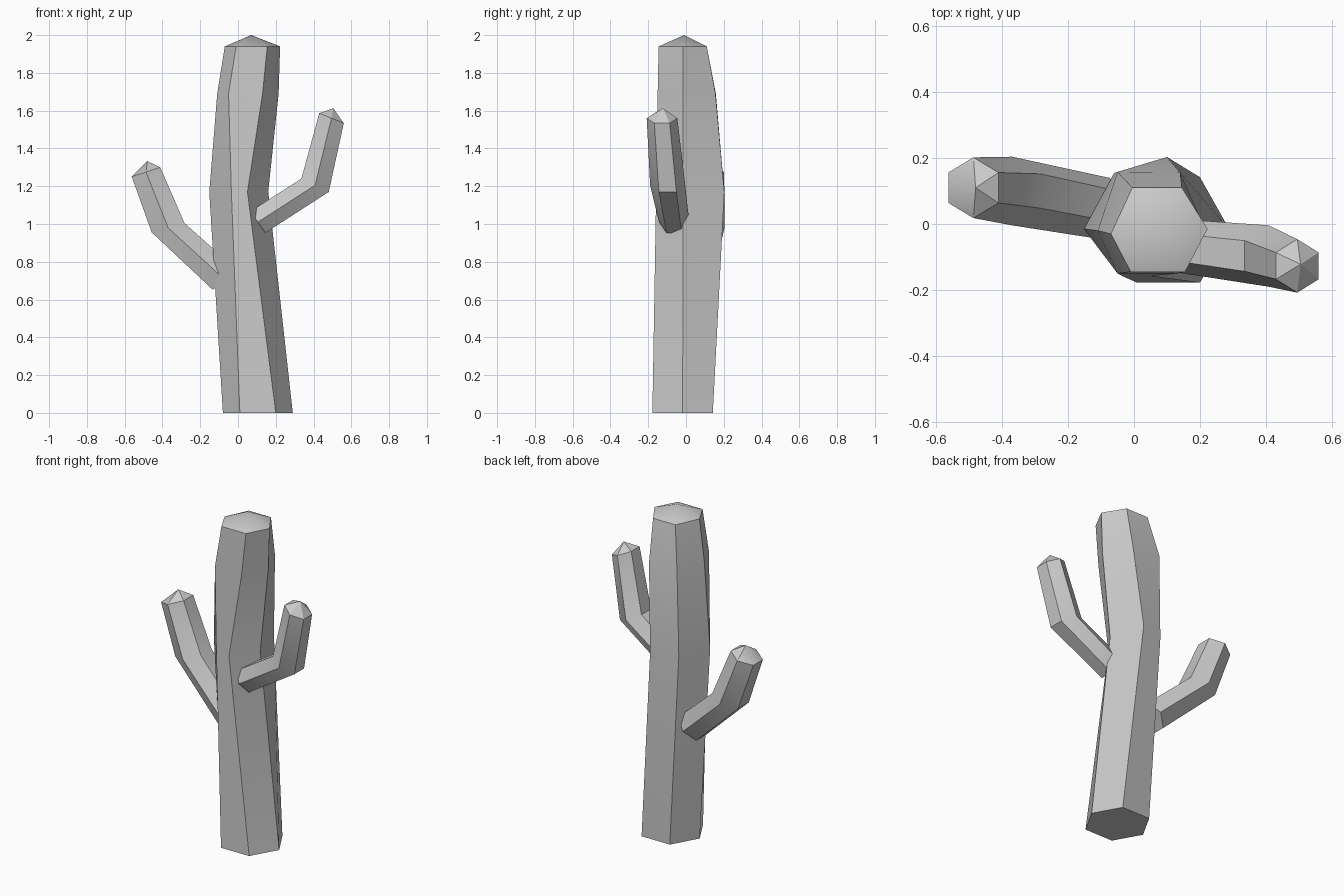
import bpy, bmesh
from math import sin, cos, pi, radians
from mathutils import Vector

if "Cube" in bpy.data.objects:
    bpy.data.objects.remove(bpy.data.objects["Cube"])


def skin(name, rings, tip):
    """Bridge six-sided rings, close the base and fan the top to a point."""
    bm = bmesh.new()
    loops = [[bm.verts.new(p) for p in ring] for ring in rings]
    bm.faces.new(loops[0])
    for a, b in zip(loops, loops[1:]):
        for i in range(6):
            j = (i + 1) % 6
            bm.faces.new((a[i], a[j], b[j], b[i]))
    top, apex = loops[-1], bm.verts.new(tip)
    for i in range(6):
        bm.faces.new((top[i], top[(i + 1) % 6], apex))
    bmesh.ops.recalc_face_normals(bm, faces=bm.faces)
    mesh = bpy.data.meshes.new(name)
    bm.to_mesh(mesh)
    bm.free()
    obj = bpy.data.objects.new(name, mesh)
    bpy.context.collection.objects.link(obj)
    bpy.context.view_layer.objects.active = obj
    obj.select_set(True)
    bpy.ops.object.shade_smooth_by_angle(angle=radians(30))
    obj.select_set(False)


def hexagon(center, radius, tilt):
    """Hexagon with corners along y, its axis leaning by tilt degrees towards +x."""
    t = radians(tilt)
    u, v = Vector((0, 1, 0)), Vector((cos(t), 0, -sin(t)))
    return [Vector(center) + radius * (cos(k * pi / 3) * u + sin(k * pi / 3) * v)
            for k in range(6)]


# Trunk: irregular hexagonal sections, corners anticlockwise from +x
sections = [
    (0.00, [(.29, -.018), (.20, .142), (.01, .142), (-.08, -.018), (.01, -.178), (.20, -.178)]),
    (1.17, [(.16, -.015), (.10, .203), (-.06, .155), (-.152, -.015), (-.035, -.158), (.05, -.158)]),
    (1.69, [(.215, -.015), (.14, .156), (-.05, .158), (-.11, -.02), (-.05, -.15), (.13, -.15)]),
    (1.94, [(.223, -.015), (.145, .11), (-.005, .11), (-.07, -.03), (-.01, -.145), (.155, -.145)]),
]
skin("trunk", [[(x, y, z) for x, y in pts] for z, pts in sections], (.07, -.01, 2.0))

# Arms: base, elbow and tip sections
skin("right_arm", [hexagon((.105, -.063, 1.01), .08, 55),
                   hexagon((.408, -.097, 1.205), .093, 26),
                   hexagon((.495, -.127, 1.56), .081, 22)], (.505, -.122, 1.613))
skin("left_arm", [hexagon((-.075, .045, .71), .095, -45),
                  hexagon((-.37, .10, .98), .104, -16),
                  hexagon((-.487, .11, 1.275), .092, -18)], (-.48, .11, 1.333))
